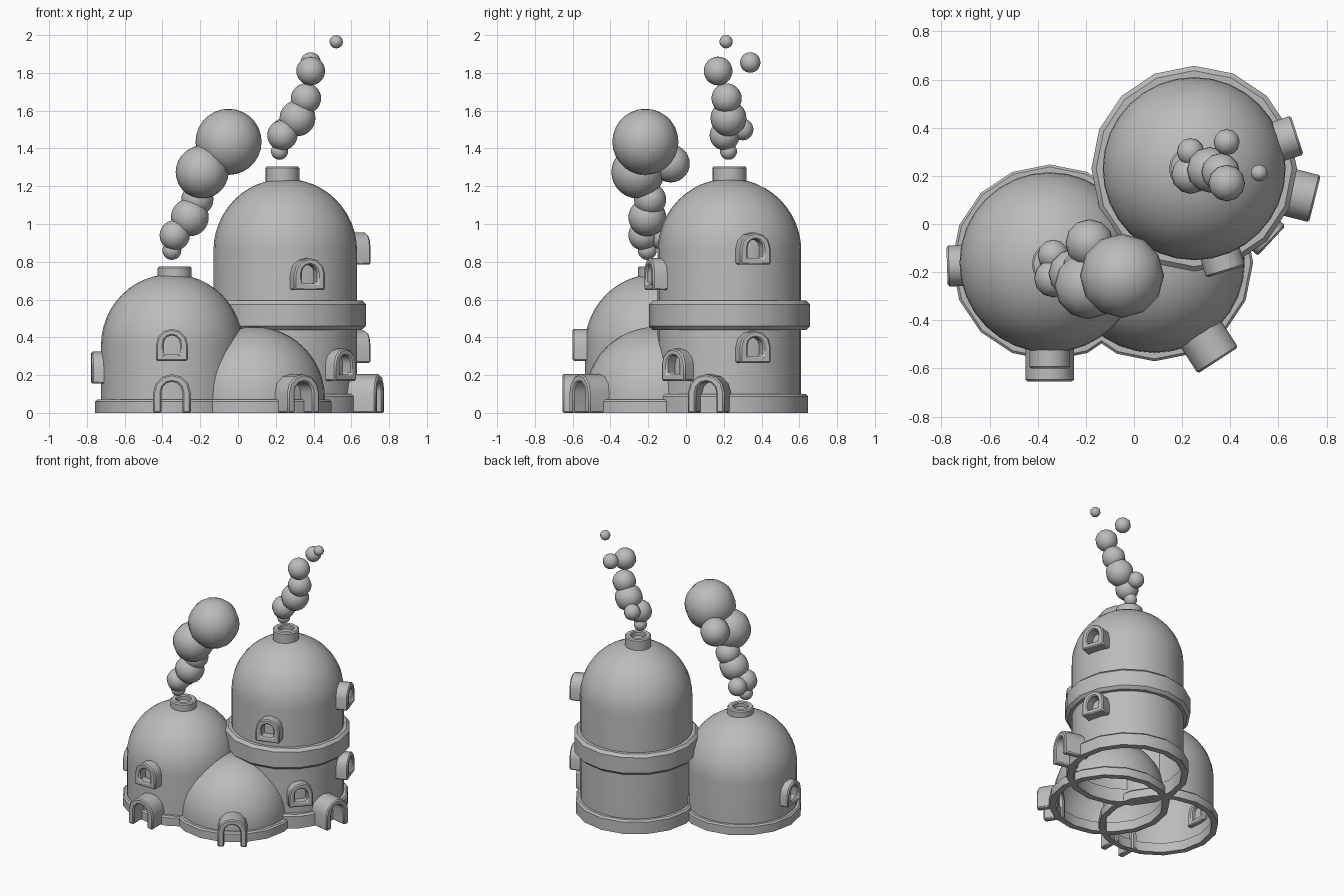
import bpy, bmesh
from math import sin, cos, pi, radians
from mathutils import Matrix

cube = bpy.data.objects.get("Cube")
if cube:
    bpy.data.objects.remove(cube, do_unlink=True)

clay = bpy.data.materials.new("plain_grey")
clay.use_nodes = True
clay.diffuse_color = (0.5, 0.5, 0.5, 1)
clay.node_tree.nodes["Principled BSDF"].inputs["Base Color"].default_value = (0.5, 0.5, 0.5, 1)


def finish(name, bm, angle=30):
    """Turn a bmesh into a shaded, coloured object."""
    bmesh.ops.remove_doubles(bm, verts=bm.verts, dist=0.0005)
    bmesh.ops.recalc_face_normals(bm, faces=bm.faces)
    mesh = bpy.data.meshes.new(name)
    bm.to_mesh(mesh)
    bm.free()
    mesh.materials.append(clay)
    mesh.shade_smooth()
    mesh.set_sharp_from_angle(angle=radians(angle))
    obj = bpy.data.objects.new(name, mesh)
    bpy.context.collection.objects.link(obj)
    return obj


def lathe(name, profile, centre, sides, closed=False):
    """Revolve an (r, z) profile about a vertical axis."""
    bm = bmesh.new()
    rings = [[bm.verts.new((centre[0] + r * cos(2 * pi * k / sides),
                            centre[1] + r * sin(2 * pi * k / sides), z))
              for k in range(sides)] for r, z in profile]
    pairs = list(zip(rings, rings[1:]))
    if closed:
        pairs.append((rings[-1], rings[0]))
    for a, b in pairs:
        for k in range(sides):
            n = (k + 1) % sides
            bm.faces.new((a[k], a[n], b[n], b[k]))
    return finish(name, bm)


def dome(name, centre, r, spring, steps=12):
    """Open-bottomed wall rising into a half sphere."""
    arc = [(r * cos(pi / 2 * i / steps), spring + r * sin(pi / 2 * i / steps))
           for i in range(steps + 1)]
    wall = [(r, 0)] if spring > 0 else []
    return lathe(name, wall + arc, centre, 32)


def band(name, centre, inner, outer, low, high, chamfer, lower_chamfer=0):
    return lathe(name, [(inner, low), (outer - lower_chamfer, low), (outer, low + lower_chamfer),
                        (outer, high - chamfer), (outer - chamfer, high), (inner, high)],
                 centre, 16, True)


def chimney(name, centre, low, high):
    lathe(name, [(0, high - 0.03), (0.05, high - 0.03), (0.05, high - 0.006), (0.056, high),
                 (0.082, high), (0.09, high - 0.008), (0.09, low)], centre, 16)


def arch(width, low, high, steps=6):
    """Outline of a round-headed opening, from foot to foot."""
    r = width / 2
    head = [(r * cos(pi * i / steps), high - r + r * sin(pi * i / steps))
            for i in range(steps + 1)]
    return [(r, low)] + head + [(-r, low)]


def frame(name, centre, angle, outer, inner, back, front, sill):
    """Arched surround facing outwards; with a sill it closes into a window."""
    bm = bmesh.new()
    turn = Matrix.Translation((centre[0], centre[1], 0)) @ Matrix.Rotation(radians(angle), 4, 'Z')
    loops = [[bm.verts.new((d, y, z)) for y, z in outline]
             for outline, d in ((outer, front), (inner, front), (inner, back), (outer, back))]
    count = len(outer)
    for j in range(4):
        a, b = loops[j], loops[(j + 1) % 4]
        for i in range(count if sill else count - 1):
            n = (i + 1) % count
            bm.faces.new((a[i], a[n], b[n], b[i]))
    if not sill:
        for i in (0, count - 1):
            bm.faces.new([loop[i] for loop in loops])
    bm.transform(turn)
    obj = finish(name, bm, 35)
    bevel = obj.modifiers.new("soft_edges", 'BEVEL')
    bevel.width = 0.008
    bevel.segments = 1
    bevel.limit_method = 'ANGLE'
    bevel.angle_limit = radians(40)


def window(name, centre, angle, z, front):
    frame(name, centre, angle, arch(0.17, z, z + 0.17), arch(0.085, z + 0.035, z + 0.135),
          0.34, front, True)


def door(name, centre, angle, front):
    frame(name, centre, angle, arch(0.2, 0, 0.205), arch(0.11, 0, 0.165), 0.34, front, False)


def puffs(name, data):
    for i, (x, y, z, r) in enumerate(data):
        bm = bmesh.new()
        bmesh.ops.create_uvsphere(bm, u_segments=12, v_segments=14, radius=r)
        bm.transform(Matrix.Translation((x, y, z)))
        finish(f"{name}_{i + 1}", bm, 60)


TOWER, LEFT, SMALL = (0.25, 0.23), (-0.35, -0.16), (0.085, -0.16)

# Domed buildings with their footings
dome("tower_dome", TOWER, 0.38, 0.86)
dome("side_dome", LEFT, 0.375, 0.36)
dome("porch_dome", SMALL, 0.375, 0.08)
band("tower_footing", TOWER, 0.37, 0.415, 0, 0.1, 0.012)
band("tower_belt", TOWER, 0.37, 0.427, 0.44, 0.595, 0.02, 0.02)
band("side_footing", LEFT, 0.365, 0.407, 0, 0.07, 0.01)
band("porch_footing", SMALL, 0.365, 0.41, 0, 0.07, 0.01)

# Chimneys
chimney("tower_chimney", (0.235, 0.23), 1.2, 1.305)
chimney("side_chimney", (-0.335, -0.165), 0.7, 0.775)

# Windows and doors
window("tower_high_window", TOWER, 18, 0.785, 0.45)
window("tower_low_window", TOWER, 18, 0.265, 0.45)
window("tower_front_window", TOWER, -73, 0.65, 0.448)
window("tower_corner_window", TOWER, -43, 0.17, 0.44)
window("side_front_window", LEFT, -90, 0.275, 0.44)
window("side_end_window", LEFT, 182, 0.155, 0.427)
door("tower_door", TOWER, -14, 0.517)
door("side_door", LEFT, -90, 0.495)
door("porch_door", SMALL, -57, 0.485)

# Smoke
puffs("side_smoke", [
    (-0.35, -0.205, 0.86, 0.05), (-0.335, -0.225, 0.94, 0.08), (-0.335, -0.13, 0.93, 0.065),
    (-0.255, -0.205, 1.035, 0.1), (-0.215, -0.19, 1.13, 0.085), (-0.19, -0.255, 1.275, 0.14),
    (-0.185, -0.08, 1.32, 0.1), (-0.05, -0.215, 1.435, 0.175)])
puffs("tower_smoke", [
    (0.22, 0.225, 1.385, 0.045), (0.235, 0.205, 1.47, 0.08), (0.235, 0.3, 1.5, 0.057),
    (0.315, 0.225, 1.56, 0.095), (0.36, 0.215, 1.665, 0.08), (0.385, 0.17, 1.81, 0.076),
    (0.385, 0.34, 1.855, 0.054), (0.52, 0.212, 1.965, 0.035)])
